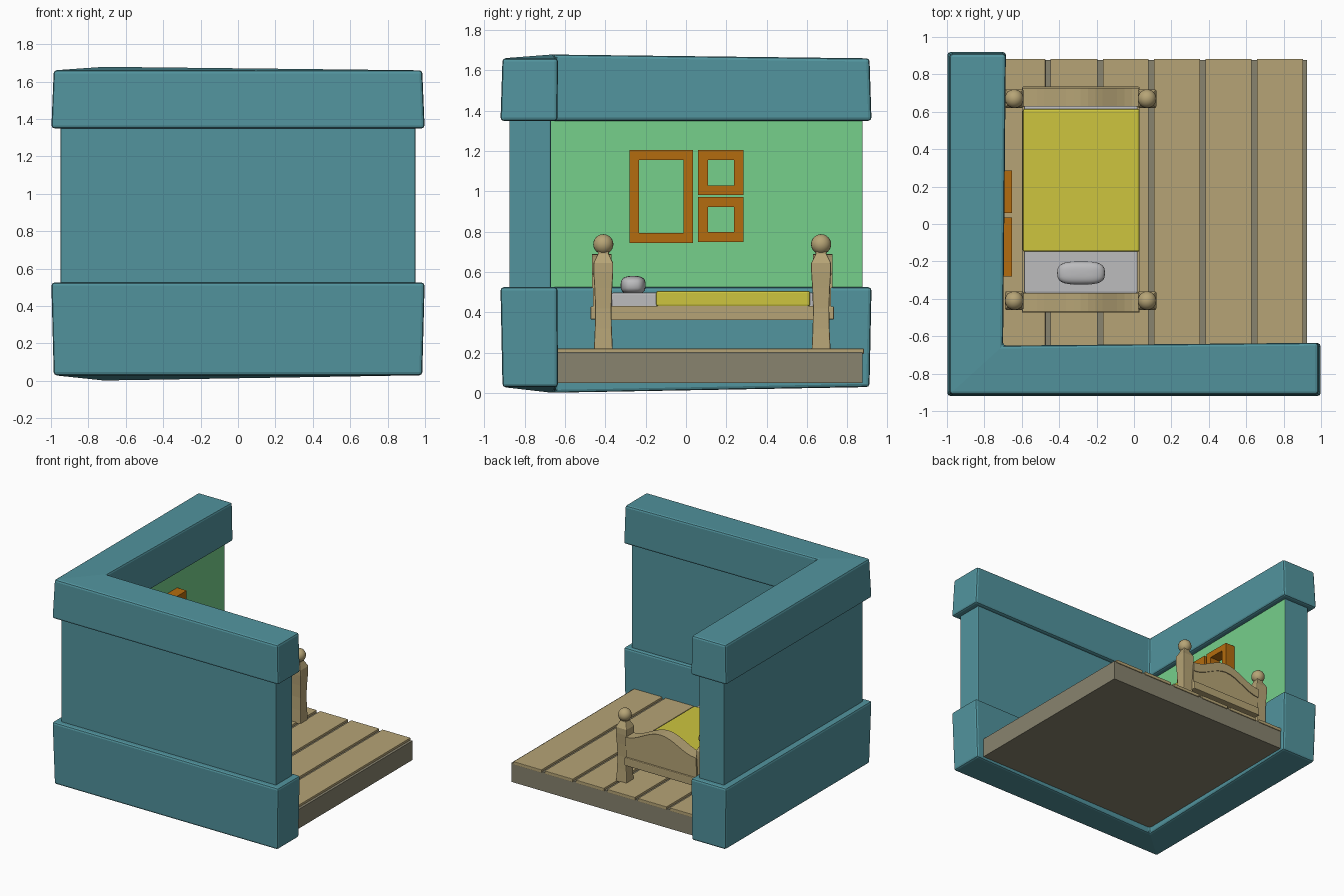
import bpy, bmesh, math
from mathutils import Matrix, Vector

if "Cube" in bpy.data.objects:
    bpy.data.objects.remove(bpy.data.objects["Cube"])


def mat(name, r, g, b):
    m = bpy.data.materials.new(name)
    lin = [((c / 255 + 0.055) / 1.055) ** 2.4 for c in (r, g, b)]
    m.diffuse_color = (*lin, 1)
    m.use_nodes = True
    m.node_tree.nodes["Principled BSDF"].inputs["Base Color"].default_value = m.diffuse_color
    return m


TEAL = mat("teal_wall", 82, 148, 158)
GREEN = mat("green_wall", 118, 208, 139)
WOOD = mat("tan_wood", 182, 164, 118)
BASE = mat("floor_base_grey", 136, 131, 110)
ORANGE = mat("orange_frame", 180, 108, 14)
YELLOW = mat("yellow_blanket", 205, 197, 62)
WHITE = mat("grey_white_cloth", 188, 188, 190)


def finish(name, bm, *mats, bevel=0, segs=2, smooth=False):
    bmesh.ops.recalc_face_normals(bm, faces=bm.faces)
    me = bpy.data.meshes.new(name)
    bm.to_mesh(me)
    bm.free()
    for m in mats:
        me.materials.append(m)
    ob = bpy.data.objects.new(name, me)
    bpy.context.collection.objects.link(ob)
    if bevel:
        mod = ob.modifiers.new("bevel", 'BEVEL')
        mod.width, mod.segments = bevel, segs
        mod.limit_method, mod.angle_limit = 'ANGLE', math.radians(40)
    if smooth:
        for p in me.polygons:
            p.use_smooth = True
    return ob


def box(name, x, y, z, m, bevel=0):
    bm = bmesh.new()
    bmesh.ops.create_cube(bm, size=1)
    for v in bm.verts:
        v.co = Vector([(a[0] + a[1]) / 2 + c * (a[1] - a[0]) for a, c in zip((x, y, z), v.co)])
    return finish(name, bm, m, bevel=bevel)


def l_wall(name, bottom, top, bevel):
    """L-shaped prism; each ring is (half x, half y, inner x, inner y, z, corner z)."""
    bm = bmesh.new()
    rings = []
    for hx, hy, ix, iy, z, zc in (bottom, top):
        pts = [(-hx, -hy, z), (hx, -hy, z), (hx, iy + 0.015, z),
               (ix, iy, zc), (ix + 0.015, hy, z), (-hx, hy, z)]
        rings.append([bm.verts.new(p) for p in pts])
    a, b = rings
    for r in rings:  # mitred caps
        bm.faces.new(r[:4])
        bm.faces.new((r[0], r[3], r[4], r[5]))
    for i in range(6):
        j = (i + 1) % 6
        f = bm.faces.new((a[i], a[j], b[j], b[i]))
        if name == "wall_panels" and i == 3:
            f.material_index = 1  # green inner side of the left wall
    return finish(name, bm, TEAL, GREEN, bevel=bevel)


# walls: lower band, panels, upper band
l_wall("lower_wall_band", (0.985, 0.91, -0.70, -0.65, 0.03, 0.0),
       (0.998, 0.92, -0.70, -0.652, 0.525, 0.525), 0.016)
l_wall("wall_panels", (0.948, 0.876, -0.745, -0.685, 0.45, 0.45),
       (0.948, 0.876, -0.745, -0.685, 1.42, 1.42), 0.006)
l_wall("upper_wall_band", (0.998, 0.92, -0.70, -0.652, 1.35, 1.35),
       (0.985, 0.91, -0.70, -0.65, 1.66, 1.68), 0.016)

# floor slab and planks
box("floor_base", (-0.72, 0.925), (-0.675, 0.876), (0.05, 0.203), BASE)
edges = [-0.735, -0.46, -0.18, 0.092, 0.367, 0.643, 0.918]
for i in range(6):
    box(f"floor_plank_{i + 1}", (edges[i] + 0.014, edges[i + 1] - 0.014),
        (-0.67, 0.882), (0.195, 0.22), WOOD, 0.003)


# picture frames hung on the green wall
def frame(name, y, z, w):
    bm = bmesh.new()
    loops = []
    for x in (-0.74, -0.652):
        for d in (0, w):
            loops.append([bm.verts.new((x, yy, zz)) for yy, zz in
                          ((y[0] + d, z[0] + d), (y[1] - d, z[0] + d),
                           (y[1] - d, z[1] - d), (y[0] + d, z[1] - d))])
    for p, q in ((0, 1), (1, 3), (3, 2), (2, 0)):
        for i in range(4):
            j = (i + 1) % 4
            bm.faces.new((loops[p][i], loops[p][j], loops[q][j], loops[q][i]))
    finish(name, bm, ORANGE)


frame("large_picture_frame", (-0.28, 0.035), (0.745, 1.205), 0.048)
frame("upper_small_frame", (0.06, 0.285), (0.982, 1.205), 0.048)
frame("lower_small_frame", (0.06, 0.285), (0.75, 0.972), 0.048)


# bed posts: square shaped legs with a ball on top
def post(name, x, y):
    bm = bmesh.new()
    prof = [(0.21, 0.047), (0.32, 0.042), (0.42, 0.040), (0.52, 0.044),
            (0.60, 0.049), (0.645, 0.049), (0.69, 0.027), (0.72, 0.027)]
    prev = None
    for z, h in prof:
        ring = [bm.verts.new((x + h * sx, y + h * sy, z))
                for sx, sy in ((-1, -1), (1, -1), (1, 1), (-1, 1))]
        if prev:
            for i in range(4):
                j = (i + 1) % 4
                bm.faces.new((prev[i], prev[j], ring[j], ring[i]))
        else:
            bm.faces.new(ring)
        prev = ring
    bm.faces.new(prev)
    finish(name, bm, WOOD, bevel=0.006)
    bm = bmesh.new()
    bmesh.ops.create_uvsphere(bm, u_segments=20, v_segments=12, radius=0.05,
                              matrix=Matrix.Translation((x, y, 0.738)))
    finish(name + "_ball", bm, WOOD, smooth=True)


# arched end boards, extruded through y
def arch_board(name, yc, half, low, rise):
    """low(top) gives the underside for a given top height."""
    bm = bmesh.new()
    n = 16
    x0, x1 = -0.597, 0.027
    cols = []
    for i in range(n + 1):
        t = i / n
        top = 0.59 + rise + 0.1 * 0.5 * (1 - math.cos(2 * math.pi * t))
        x = x0 + (x1 - x0) * t
        cols.append([bm.verts.new((x, yc + s * half, z))
                     for s, z in ((-1, low(top)), (1, low(top)), (1, top), (-1, top))])
    for a, b in zip(cols, cols[1:]):
        for i in range(4):
            j = (i + 1) % 4
            bm.faces.new((a[i], a[j], b[j], b[i]))
    bm.faces.new(cols[0])
    bm.faces.new(cols[-1])
    finish(name, bm, WOOD)


for label, y, out in (("head", -0.41, -1), ("foot", 0.67, 1)):
    post(f"{label}_post_left", -0.64, y)
    post(f"{label}_post_right", 0.07, y)
    yc = y + out * 0.008
    arch_board(f"{label}_board_panel", yc, 0.042, lambda t: 0.38, -0.02)
    arch_board(f"{label}_board_cap", yc, 0.049, lambda t: t - 0.07, 0)
    box(f"{label}_board_rail", (-0.60, 0.03), (yc - 0.056, yc + 0.056), (0.365, 0.43), WOOD, 0.006)

# bed base, mattress and blanket
box("bed_base", (-0.60, 0.03), (-0.38, 0.64), (0.363, 0.432), WOOD)
box("mattress", (-0.588, 0.02), (-0.37, 0.632), (0.425, 0.498), WHITE, 0.008)
box("blanket", (-0.595, 0.03), (-0.148, 0.615), (0.43, 0.507), YELLOW, 0.01)

# pillow: soft rounded block with pinched ends
bm = bmesh.new()
bmesh.ops.create_uvsphere(bm, u_segments=24, v_segments=16, radius=1)


def soft(c, e):
    return math.copysign(abs(c) ** e, c)


for v in bm.verts:
    c = v.co.copy()
    v.co = (-0.283 + 0.128 * soft(c.x, 0.6), -0.262 + 0.062 * soft(c.y, 0.7),
            0.535 + 0.046 * soft(c.z, 0.7))
finish("pillow", bm, WHITE, smooth=True)
